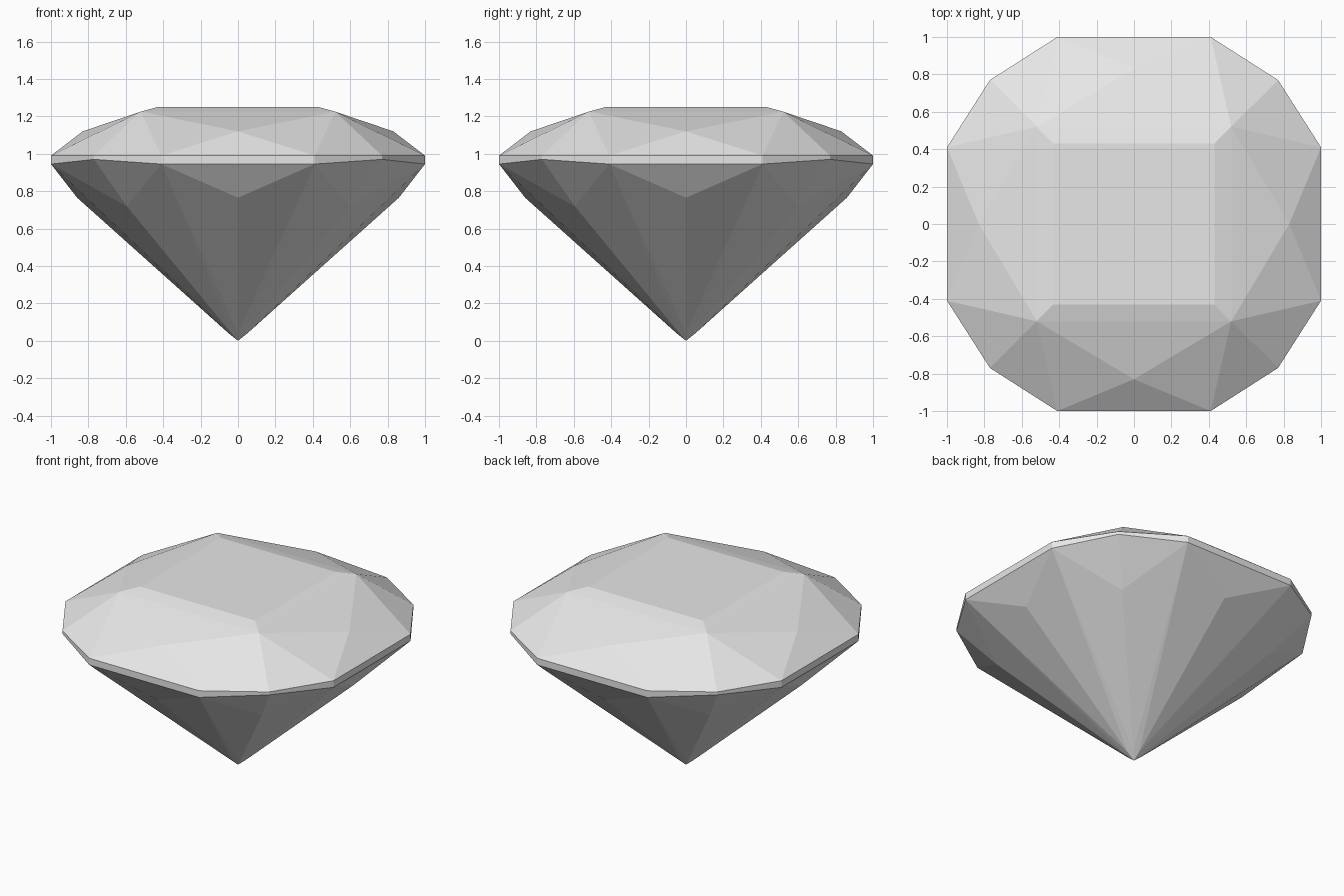
import bpy
import bmesh
from math import pi
from mathutils import Matrix, Vector

cube = bpy.data.objects.get("Cube")
if cube:
    bpy.data.objects.remove(cube, do_unlink=True)

# One flat colour for the whole stone
stone = bpy.data.materials.new("pale_grey_stone")
stone.use_nodes = True
colour = (0.8, 0.8, 0.8, 1)
stone.diffuse_color = colour
stone.node_tree.nodes["Principled BSDF"].inputs["Base Color"].default_value = colour

bm = bmesh.new()


def turned(point, quarter):
    return Matrix.Rotation(quarter * pi / 2, 3, "Z") @ Vector(point)


def facet(quarter, *points):
    bm.faces.new([bm.verts.new(turned(p, quarter)) for p in points])


def mirror(p):
    return (-p[0], p[1], p[2])


# Facet corners of one quarter, from the table down to the culet
table = (0.43, 0.43, 1.25)
shoulder = (0.52, 0.52, 1.225)
star = (0, 0.83, 1.12)
rim_a, rim_b, rim_c = (0.41, 1, 0.99), (0.77, 0.77, 0.99), (1, 0.41, 0.99)
low_a, low_b, low_c = (0.41, 1, 0.945), (0.77, 0.77, 0.97), (1, 0.41, 0.945)
side_break = (0, 0.86, 0.765)
corner_break = (0.595, 0.595, 0.72)
side_tip = (0, 0.05, 0.04)
corner_tip = (0.035, 0.035, 0.04)
end_tip = (0.05, 0, 0.04)
end_break = (0.86, 0, 0.765)
culet = (0, 0, 0)

for q in range(4):
    # Crown: bevel, main, star and corner facets
    facet(q, table, mirror(table), mirror(shoulder), shoulder)
    facet(q, shoulder, mirror(shoulder), star)
    facet(q, star, mirror(rim_a), rim_a)
    facet(q, shoulder, star, rim_a)
    facet(q, mirror(shoulder), mirror(rim_a), star)
    facet(q, shoulder, rim_a, rim_b)
    facet(q, shoulder, rim_b, rim_c)
    # Girdle band
    facet(q, rim_a, mirror(rim_a), mirror(low_a), low_a)
    facet(q, rim_b, rim_a, low_a, low_b)
    facet(q, rim_c, rim_b, low_b, low_c)
    # Pavilion: upper break facets and long lower facets
    facet(q, low_a, mirror(low_a), side_break)
    facet(q, low_a, corner_break, low_b)
    facet(q, low_b, corner_break, low_c)
    facet(q, low_a, side_break, side_tip)
    facet(q, low_a, corner_tip, corner_break)
    facet(q, low_c, corner_break, corner_tip)
    facet(q, low_c, end_tip, end_break)
    # Needle facets running to the culet
    facet(q, low_a, side_tip, culet, corner_tip)
    facet(q, low_c, corner_tip, culet, end_tip)

# Flat table on top
bm.faces.new([bm.verts.new(turned(table, q)) for q in range(4)])

bmesh.ops.remove_doubles(bm, verts=bm.verts, dist=0.001)
bmesh.ops.recalc_face_normals(bm, faces=bm.faces)

mesh = bpy.data.meshes.new("gemstone")
bm.to_mesh(mesh)
bm.free()
mesh.materials.append(stone)
gem = bpy.data.objects.new("gemstone", mesh)
bpy.context.collection.objects.link(gem)
